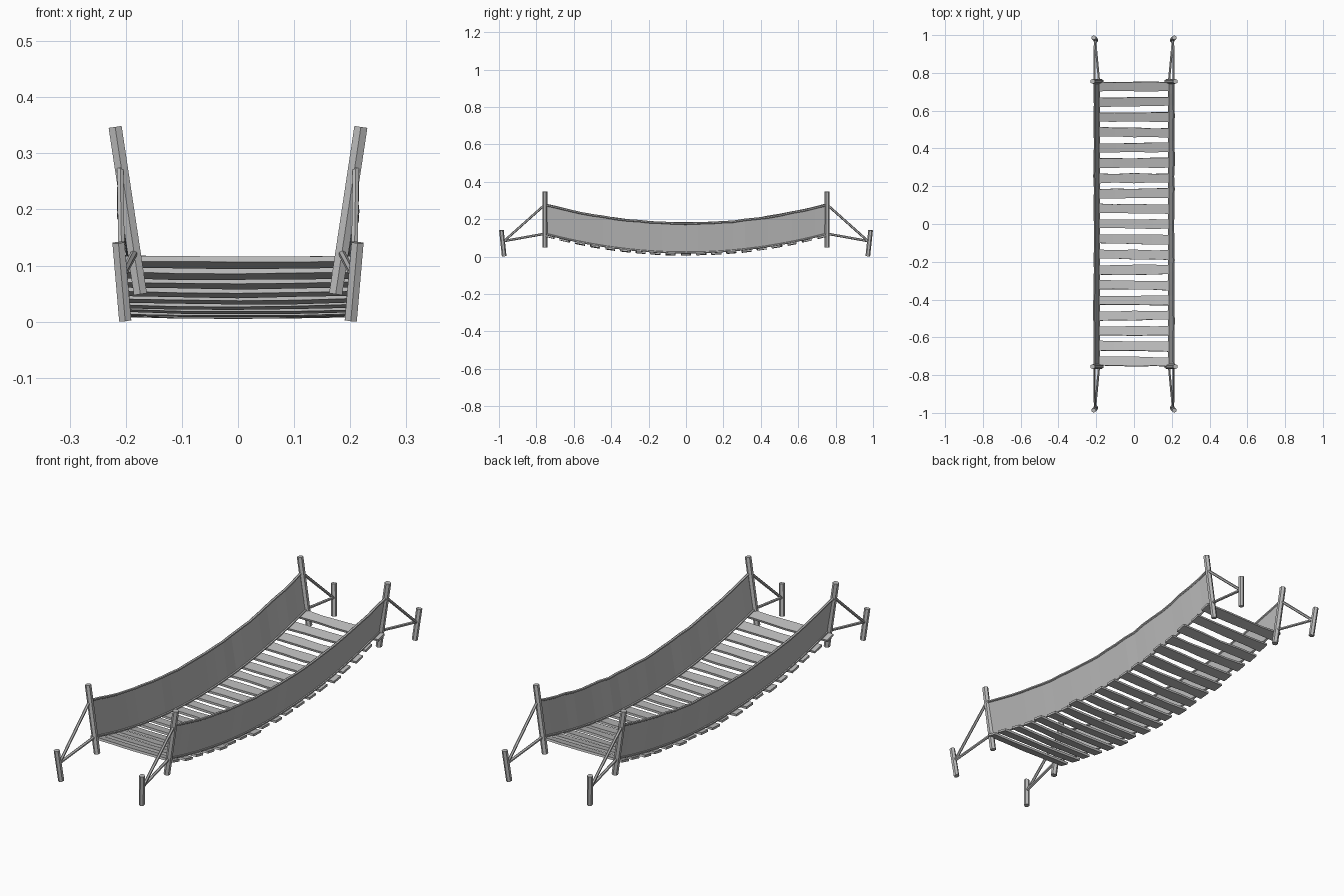
import bpy, bmesh, math, random
from mathutils import Vector

if "Cube" in bpy.data.objects:
    bpy.data.objects.remove(bpy.data.objects["Cube"])

random.seed(4)
grey = bpy.data.materials.new("weathered grey")
grey.diffuse_color = (0.5, 0.5, 0.5, 1)
grey.use_nodes = True
grey.node_tree.nodes["Principled BSDF"].inputs["Base Color"].default_value = grey.diffuse_color


def sag(y):
    # height of the hanging deck along the bridge
    return 0.013 + 0.1 * (y / 0.75) ** 2


def finish(name, bm):
    bmesh.ops.recalc_face_normals(bm, faces=bm.faces)
    me = bpy.data.meshes.new(name)
    bm.to_mesh(me)
    bm.free()
    me.materials.append(grey)
    ob = bpy.data.objects.new(name, me)
    bpy.context.collection.objects.link(ob)
    return ob


def tube(name, pts, r, sides=6):
    # faceted tube through a list of points
    pts = [Vector(p) for p in pts]
    bm = bmesh.new()
    rings = []
    for i, p in enumerate(pts):
        d = (pts[min(i + 1, len(pts) - 1)] - pts[max(i - 1, 0)]).normalized()
        u = d.cross(Vector((1, 0, 0))).normalized()
        v = d.cross(u)
        rings.append([bm.verts.new(p + r * (math.cos(a) * u + math.sin(a) * v))
                      for a in (math.tau * k / sides for k in range(sides))])
    for a, b in zip(rings, rings[1:]):
        for k in range(sides):
            j = (k + 1) % sides
            bm.faces.new((a[k], a[j], b[j], b[k]))
    bm.faces.new(rings[0])
    bm.faces.new(rings[-1])
    return finish(name, bm)


# deck planks, slightly warped, following the sag
for i in range(19):
    yc = -0.728 + i * 1.456 / 18
    slope = math.atan(0.2 * yc / 0.75 ** 2)
    bm = bmesh.new()
    rings = []
    n = 4
    skew = random.uniform(-0.004, 0.004)
    x0 = -0.203 + random.uniform(-0.01, 0.006)
    x1 = 0.203 + random.uniform(-0.006, 0.01)
    for k in range(n + 1):
        t = k / n
        x = x0 + (x1 - x0) * t
        w = 0.025 + random.uniform(-0.003, 0.002)
        dip = -0.003 * math.sin(math.pi * t) + random.uniform(-0.001, 0.001)
        ring = []
        for a, b in ((-w, -0.005), (w, -0.005), (w, 0.005), (-w, 0.005)):
            y = yc + a * math.cos(slope) - b * math.sin(slope) + skew * (t - 0.5) * 2
            z = sag(yc) + a * math.sin(slope) + b * math.cos(slope) + dip
            ring.append(bm.verts.new((x, y, max(z, 0.003))))
        rings.append(ring)
    for a, b in zip(rings, rings[1:]):
        for k in range(4):
            j = (k + 1) % 4
            bm.faces.new((a[k], a[j], b[j], b[k]))
    bm.faces.new(rings[0])
    bm.faces.new(rings[-1])
    finish("plank_%02d" % (i + 1), bm)

for s, side in ((-1, "left"), (1, "right")):
    ys = [-0.755 + 1.51 * i / 24 for i in range(25)]
    low = [(s * 0.184, y, sag(y) + 0.008) for y in ys]
    high = [(s * (0.209 + random.uniform(-0.002, 0.002)), y,
             sag(y) + 0.164 + random.uniform(-0.002, 0.002)) for y in ys]

    # side panel, a thin sloping sheet
    bm = bmesh.new()
    lo = [bm.verts.new(p) for p in low]
    hi = [bm.verts.new(p) for p in high]
    for i in range(24):
        bm.faces.new((lo[i], lo[i + 1], hi[i + 1], hi[i]))
    finish(side + "_panel", bm)

    # ropes along the panel edges
    tube(side + "_handrail_rope", high, 0.006)
    tube(side + "_deck_rope", low, 0.005)

    for e, end in ((-1, "front"), (1, "back")):
        tag = side + "_" + end
        # leaning post, anchor stake and two stay ropes
        tube(tag + "_post", [(s * 0.174, e * 0.755, 0.049),
                             (s * 0.219, e * 0.755, 0.347)], 0.0135)
        tube(tag + "_stake", [(s * 0.201, e * 0.972, 0.002),
                              (s * 0.213, e * 0.987, 0.141)], 0.0125)
        tube(tag + "_upper_stay", [(s * 0.21, e * 0.755, 0.277),
                                   (s * 0.207, e * 0.978, 0.078)], 0.0065)
        tube(tag + "_lower_stay", [(s * 0.185, e * 0.755, 0.122),
                                   (s * 0.206, e * 0.978, 0.082)], 0.0065)
